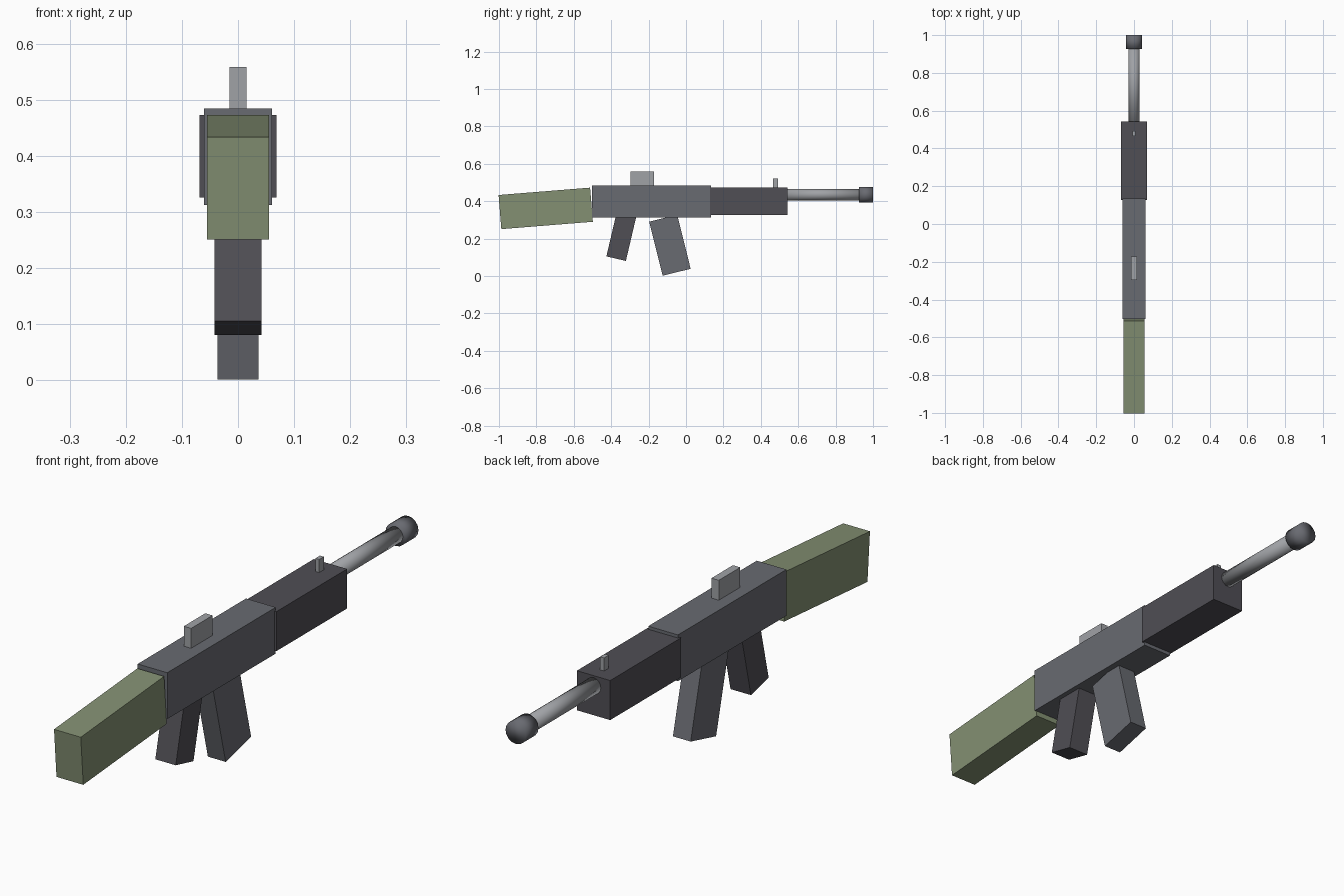
import bpy
from math import radians

if "Cube" in bpy.data.objects:
    bpy.data.objects.remove(bpy.data.objects["Cube"])


def material(name, r, g, b):
    m = bpy.data.materials.new(name)
    m.diffuse_color = (r, g, b, 1)
    m.use_nodes = True
    m.node_tree.nodes["Principled BSDF"].inputs["Base Color"].default_value = m.diffuse_color
    return m


STEEL = material("steel_grey", 0.14, 0.145, 0.165)
DARK = material("dark_grey", 0.08, 0.077, 0.09)
LIGHT = material("light_grey", 0.35, 0.36, 0.38)
GREEN = material("olive_green", 0.23, 0.28, 0.17)


def box(name, y, z, size, mat, tilt=0):
    """Box centred on x = 0, tilted about the x axis (degrees)."""
    bpy.ops.mesh.primitive_cube_add(size=1, location=(0, y, z))
    o = bpy.context.object
    o.name = name
    o.scale = size
    bpy.ops.object.transform_apply(location=False, rotation=False, scale=True)
    o.rotation_euler.x = radians(tilt)
    o.data.materials.append(mat)


def tube(name, y0, y1, z, radius, mat):
    """Smooth cylinder lying along y."""
    bpy.ops.mesh.primitive_cylinder_add(vertices=16, radius=radius, depth=y1 - y0,
                                        location=(0, (y0 + y1) / 2, z),
                                        rotation=(radians(90), 0, 0))
    o = bpy.context.object
    o.name = name
    bpy.ops.object.shade_smooth()
    o.data.materials.append(mat)


# Body
box("receiver", -0.184, 0.398, (0.122, 0.637, 0.172), STEEL)
box("handguard", 0.335, 0.399, (0.137, 0.416, 0.147), DARK)
box("stock", -0.75, 0.362, (0.11, 0.491, 0.183), GREEN, 4.6)

# Grip and magazine
box("grip", -0.345, 0.215, (0.084, 0.107, 0.25), DARK, -13.2)
box("magazine", -0.086, 0.165, (0.073, 0.154, 0.298), STEEL, 14)

# Barrel and muzzle
tube("barrel", 0.53, 0.94, 0.435, 0.03, LIGHT)
tube("muzzle", 0.926, 1.0, 0.435, 0.042, STEEL)

# Sights
box("rear_sight", -0.234, 0.519, (0.03, 0.126, 0.078), LIGHT)
box("front_sight", 0.479, 0.493, (0.016, 0.027, 0.056), LIGHT)
